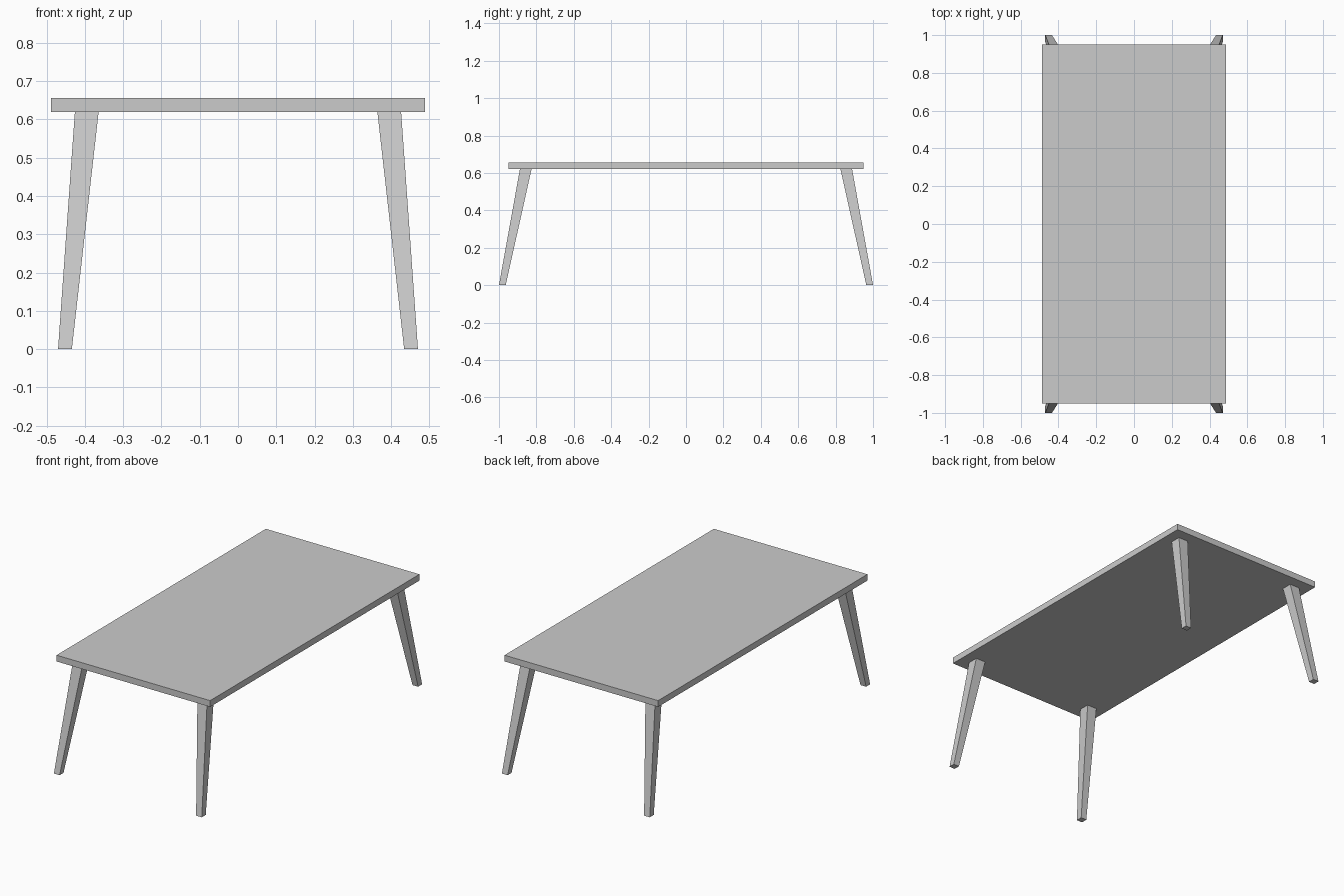
import bpy, bmesh

if "Cube" in bpy.data.objects:
    bpy.data.objects.remove(bpy.data.objects["Cube"])

TOP_Z, UNDER_Z = 0.656, 0.62


def tapered_box(name, lower, upper):
    """Box between two rectangles, each given as (x0, x1, y0, y1, z)."""
    bm = bmesh.new()
    rings = []
    for x0, x1, y0, y1, z in (lower, upper):
        rings.append([bm.verts.new((x, y, z)) for x, y in
                      ((x0, y0), (x1, y0), (x1, y1), (x0, y1))])
    a, b = rings
    bm.faces.new(a[::-1])
    bm.faces.new(b)
    for i in range(4):
        j = (i + 1) % 4
        bm.faces.new((a[i], a[j], b[j], b[i]))
    bmesh.ops.recalc_face_normals(bm, faces=bm.faces)
    mesh = bpy.data.meshes.new(name)
    bm.to_mesh(mesh)
    bm.free()
    obj = bpy.data.objects.new(name, mesh)
    bpy.context.collection.objects.link(obj)
    return obj


# Flat rectangular top
tapered_box("tabletop", (-0.488, 0.488, -0.95, 0.95, UNDER_Z),
            (-0.488, 0.488, -0.95, 0.95, TOP_Z))

# Four splayed legs, tapering towards the floor
for side, sx in (("left", -1), ("right", 1)):
    for end, sy in (("front", -1), ("back", 1)):
        foot = (sx * 0.434, sx * 0.47, sy * 0.964, sy * 1.0, 0)
        head = (sx * 0.364, sx * 0.426, sy * 0.826, sy * 0.888, UNDER_Z)
        tapered_box(f"{end}_{side}_leg", foot, head)
